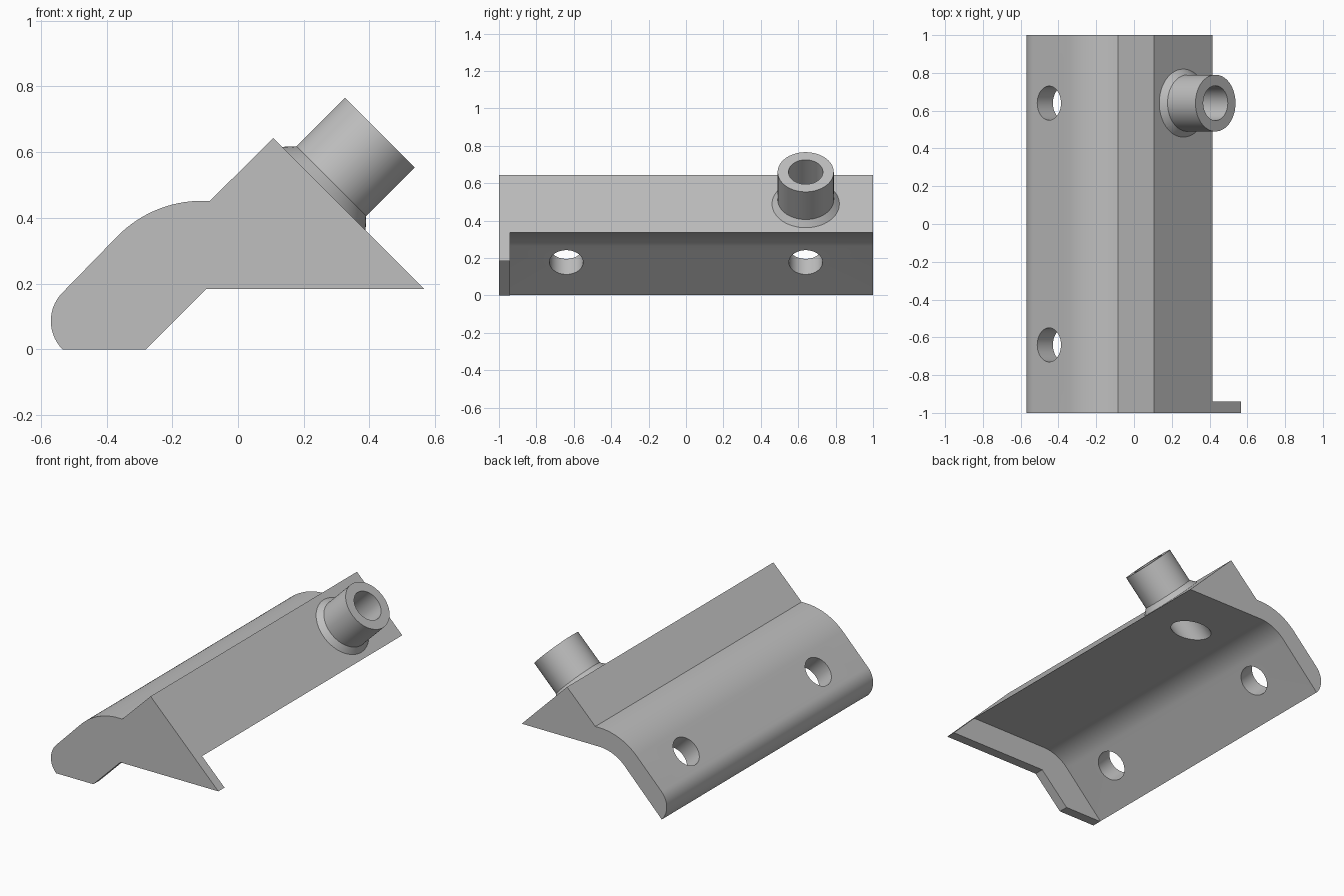
import bpy, bmesh, math
from mathutils import Vector, Matrix

if "Cube" in bpy.data.objects:
    bpy.data.objects.remove(bpy.data.objects["Cube"])

grey = bpy.data.materials.new("light_grey")
grey.diffuse_color = (0.52, 0.52, 0.52, 1)
grey.use_nodes = True
grey.node_tree.nodes["Principled BSDF"].inputs["Base Color"].default_value = grey.diffuse_color


def arc(cx, cz, r, a0, a1, n):
    """Points on an arc in the xz plane, angles in degrees."""
    angles = [math.radians(a0 + (a1 - a0) * i / n) for i in range(n + 1)]
    return [(cx + r * math.cos(a), cz + r * math.sin(a)) for a in angles]


def finish(bm, name):
    bmesh.ops.recalc_face_normals(bm, faces=bm.faces)
    mesh = bpy.data.meshes.new(name)
    bm.to_mesh(mesh)
    bm.free()
    mesh.materials.append(grey)
    obj = bpy.data.objects.new(name, mesh)
    bpy.context.collection.objects.link(obj)
    return obj


def extrude(name, profile, y0, y1):
    """Prism along y from an xz profile."""
    bm = bmesh.new()
    face = bm.faces.new([bm.verts.new((x, y0, z)) for x, z in profile])
    out = bmesh.ops.extrude_face_region(bm, geom=[face])
    moved = [v for v in out["geom"] if isinstance(v, bmesh.types.BMVert)]
    bmesh.ops.translate(bm, verts=moved, vec=(0, y1 - y0, 0))
    return finish(bm, name)


def lathe(name, origin, axis, profile, n=64):
    """Solid of revolution from (radius, height) rings along an axis."""
    turn = Vector(axis).to_track_quat("Z", "Y").to_matrix().to_4x4()
    place = Matrix.Translation(origin) @ turn
    bm = bmesh.new()
    rings = [[bm.verts.new(place @ Vector((r * math.cos(2 * math.pi * i / n),
                                           r * math.sin(2 * math.pi * i / n), h)))
              for i in range(n)] for r, h in profile]
    for a, b in zip(rings, rings[1:]):
        for i in range(n):
            j = (i + 1) % n
            bm.faces.new((a[i], a[j], b[j], b[i]))
    bm.faces.new(rings[0])
    bm.faces.new(rings[-1])
    return finish(bm, name)


def combine(target, tool, operation):
    mod = target.modifiers.new(operation, "BOOLEAN")
    mod.object, mod.operation, mod.solver = tool, operation, "EXACT"
    bpy.context.view_layer.objects.active = target
    bpy.ops.object.modifier_apply(modifier=mod.name)
    bpy.data.objects.remove(tool, do_unlink=True)


# Full outline: rounded toe, sloped back, shoulder, ridge, front slope, foot
outline = (arc(-0.447, 0.0865, 0.1225, 225, 135, 14)
           + arc(-0.11, 0.092, 0.36, 135, 90, 16)
           + [(-0.085, 0.452), (0.107, 0.643), (0.567, 0.183),
              (-0.098, 0.183), (-0.281, 0)])
bracket = extrude("bracket", outline, -1, 1)

# Hollow underside, leaving a thin end plate at the front
hollow = ([(-0.557, -0.02)] + arc(-0.11, 0.092, 0.2435, 135, 90, 16)
          + [(0.8, 0.3355), (0.8, -0.2), (-0.557, -0.2)])
combine(bracket, extrude("hollow_cutter", hollow, -0.94, 1.2), "DIFFERENCE")

# Flared nozzle on the front slope
base = (0.261, 0.64, 0.489)
nozzle = lathe("nozzle", base, (1, 0, 1),
               [(0.18, -0.03), (0.18, 0), (0.15, 0.032), (0.15, 0.241)])
combine(bracket, nozzle, "UNION")
bore = lathe("bore_cutter", base, (1, 0, 1), [(0.092, -0.4), (0.092, 0.4)])
combine(bracket, bore, "DIFFERENCE")

# Mounting holes through the sloped back
for y in (-0.64, 0.64):
    hole = lathe("hole_cutter", (-0.45, y, 0.26), (1, 0, -1),
                 [(0.09, -0.2), (0.09, 0.4)])
    combine(bracket, hole, "DIFFERENCE")

bpy.ops.object.select_all(action="DESELECT")
bracket.select_set(True)
bpy.context.view_layer.objects.active = bracket
bpy.ops.object.shade_smooth_by_angle(angle=math.radians(20))
